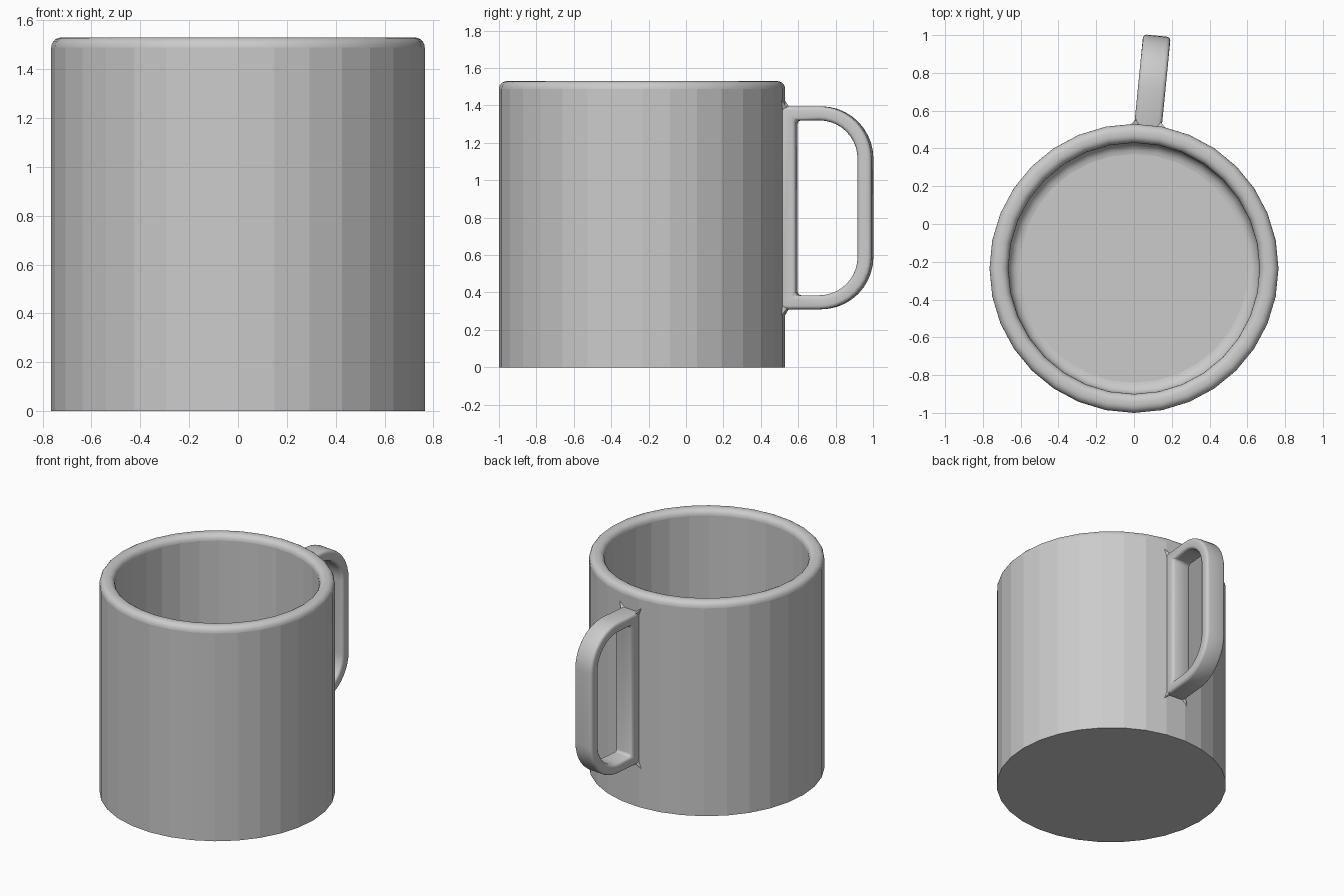
import bpy, bmesh, math
from mathutils import Matrix

if "Cube" in bpy.data.objects:
    bpy.data.objects.remove(bpy.data.objects["Cube"])

SIDES = 32
R_OUT, R_IN, HEIGHT, FLOOR = 0.765, 0.665, 1.53, 0.1
CENTRE_Y = -0.235

grey = bpy.data.materials.new("grey_ceramic")
grey.diffuse_color = (0.6, 0.6, 0.6, 1)
grey.use_nodes = True
grey.node_tree.nodes["Principled BSDF"].inputs["Base Color"].default_value = grey.diffuse_color


def add_object(name, bm):
    bmesh.ops.recalc_face_normals(bm, faces=bm.faces)
    mesh = bpy.data.meshes.new(name)
    bm.to_mesh(mesh)
    bm.free()
    mesh.materials.append(grey)
    ob = bpy.data.objects.new(name, mesh)
    bpy.context.collection.objects.link(ob)
    return ob


def arc(cx, cz, r, start, end, steps):
    return [(cx + r * math.cos(math.radians(start + (end - start) * i / steps)),
             cz + r * math.sin(math.radians(start + (end - start) * i / steps)))
            for i in range(steps + 1)]


# Mug body: lathed profile with rounded rim and rounded inner floor edge
B = 0.042
FILLET = 0.06
profile = [(R_OUT, 0)]
profile += arc(R_OUT - B, HEIGHT - B, B, 0, 90, 5)
profile += arc(R_IN + B, HEIGHT - B, B, 90, 180, 5)
profile += arc(R_IN - FILLET, FLOOR + FILLET, FILLET, 0, -90, 5)
bm = bmesh.new()
rings = []
for r, z in profile:
    rings.append([bm.verts.new((r * math.cos(2 * math.pi * i / SIDES),
                                CENTRE_Y + r * math.sin(2 * math.pi * i / SIDES), z))
                  for i in range(SIDES)])
for a, b in zip(rings, rings[1:]):
    tall = abs(a[0].co.z - b[0].co.z) > 0.5
    for i in range(SIDES):
        j = (i + 1) % SIDES
        f = bm.faces.new((a[i], a[j], b[j], b[i]))
        f.smooth = not tall          # flat walls, smooth rim and fillet
bm.faces.new(rings[0])
bm.faces.new(rings[-1])
body = add_object("mug_body", bm)

# Handle: closed D-shaped loop, built along the facet just right of the back
ANGLE = math.pi / SIDES
PLACE = Matrix.Translation((0, CENTRE_Y, 0)) @ Matrix.Rotation(-ANGLE, 4, 'Z')
HALF = 0.073
TOP, BOTTOM, REACH, THICK, BEND = 1.395, 0.31, 1.238, 0.075, 0.28
cx = REACH - BEND


def d_loop(base, top, bottom, radius):
    return ([(base, top)] + arc(cx, TOP - BEND, radius, 90, 0, 10)
            + arc(cx, BOTTOM + BEND, radius, 0, -90, 10) + [(base, bottom)])


outer = d_loop(0.73, TOP, BOTTOM, BEND)
inner = d_loop(0.83, TOP - THICK, BOTTOM + THICK, BEND - THICK)
bm = bmesh.new()
loops = [[bm.verts.new((t, r, z)) for r, z in pts]
         for pts, t in ((outer, -HALF), (outer, HALF), (inner, HALF), (inner, -HALF))]
n = len(outer)
for k in range(4):
    a, b = loops[k], loops[(k + 1) % 4]
    for i in range(n):
        j = (i + 1) % n
        bm.faces.new((a[i], a[j], b[j], b[i]))
handle = add_object("handle", bm)
handle.matrix_world = PLACE
bevel = handle.modifiers.new("rounded_edges", 'BEVEL')
bevel.width = 0.02
bevel.segments = 3
bevel.limit_method = 'ANGLE'
bevel.angle_limit = math.radians(40)

# Small pointed flares where the handle corners meet the wall
bm = bmesh.new()
for sx in (-1, 1):
    for z, sz in ((TOP, 1), (BOTTOM, -1)):
        tip = bm.verts.new((sx * 0.092, 0.757, z + sz * 0.035))
        base = [bm.verts.new(p) for p in (
            (sx * HALF, 0.75, z - sz * 0.04),
            (sx * (HALF - 0.035), 0.75, z),
            (sx * (HALF - 0.012), 0.79, z - sz * 0.012))]
        for i in range(3):
            bm.faces.new((tip, base[i], base[(i + 1) % 3]))
        bm.faces.new(base)
flares = add_object("handle_flares", bm)
flares.matrix_world = PLACE

# Smooth the handle while keeping its sharp joins
bpy.ops.object.select_all(action='DESELECT')
handle.select_set(True)
bpy.context.view_layer.objects.active = handle
bpy.ops.object.modifier_apply(modifier="rounded_edges")
bpy.ops.object.shade_smooth_by_angle(angle=math.radians(40))
